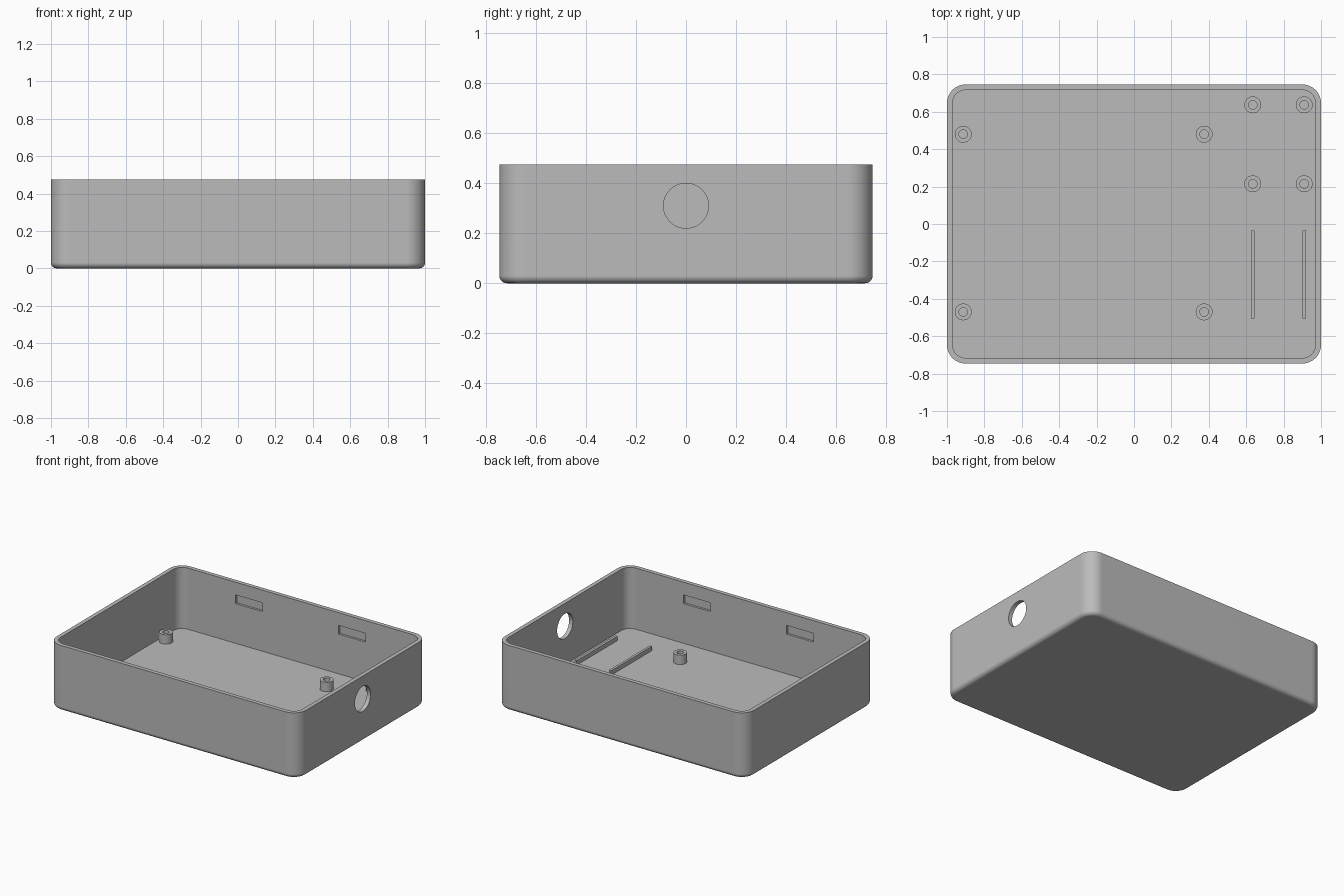
import bpy, bmesh, math
from mathutils import Matrix

HX, HY, HEIGHT = 1.0, 0.746, 0.475
WALL, FLOOR, CORNER, FILLET = 0.03, 0.032, 0.1, 0.03

cube = bpy.data.objects.get("Cube")
if cube:
    bpy.data.objects.remove(cube, do_unlink=True)

grey = bpy.data.materials.new("grey plastic")
grey.use_nodes = True
GREY = (0.5, 0.5, 0.5, 1)
grey.diffuse_color = GREY
grey.node_tree.nodes["Principled BSDF"].inputs["Base Color"].default_value = GREY


def make_object(name, bm):
    bmesh.ops.recalc_face_normals(bm, faces=bm.faces[:])
    mesh = bpy.data.meshes.new(name)
    bm.to_mesh(mesh)
    bm.free()
    mesh.materials.append(grey)
    obj = bpy.data.objects.new(name, mesh)
    bpy.context.scene.collection.objects.link(obj)
    return obj


def select(obj):
    bpy.ops.object.select_all(action="DESELECT")
    obj.select_set(True)
    bpy.context.view_layer.objects.active = obj


def smooth(obj):
    select(obj)
    bpy.ops.object.shade_smooth_by_angle(angle=math.radians(30))


def rounded_loop(bm, inset, z, steps=12):
    """Ring of vertices around a rounded rectangle, inset from the outside."""
    r = CORNER - inset
    ring = []
    for quarter, (sx, sy) in enumerate([(1, 1), (-1, 1), (-1, -1), (1, -1)]):
        for i in range(steps + 1):
            a = (quarter + i / steps) * math.pi / 2
            ring.append(bm.verts.new((sx * (HX - CORNER) + r * math.cos(a),
                                      sy * (HY - CORNER) + r * math.sin(a), z)))
    return ring


def bridge(bm, a, b):
    n = len(a)
    for i in range(n):
        bm.faces.new((a[i], a[(i + 1) % n], b[(i + 1) % n], b[i]))


def block(name, x, y, z, sx, sy, sz):
    bm = bmesh.new()
    bmesh.ops.create_cube(bm, size=1, matrix=Matrix.Translation((x, y, z))
                          @ Matrix.Diagonal((sx, sy, sz, 1)))
    return make_object(name, bm)


def cut(target, cutter):
    mod = target.modifiers.new("cut", "BOOLEAN")
    mod.operation, mod.solver, mod.object = "DIFFERENCE", "EXACT", cutter
    select(target)
    bpy.ops.object.modifier_apply(modifier=mod.name)
    bpy.data.objects.remove(cutter, do_unlink=True)


# Open tray: filleted underside, outer wall, rim, inner wall, floor
bm = bmesh.new()
rings = []
for i in range(7):
    a = i / 6 * math.pi / 2
    rings.append(rounded_loop(bm, FILLET * (1 - math.sin(a)), FILLET * (1 - math.cos(a))))
rings.append(rounded_loop(bm, 0, HEIGHT))
rings.append(rounded_loop(bm, WALL, HEIGHT))
rings.append(rounded_loop(bm, WALL, FLOOR))
for lower, upper in zip(rings, rings[1:]):
    bridge(bm, lower, upper)
bm.faces.new(rings[0])
bm.faces.new(rings[-1])
tray = make_object("tray", bm)

# Round cable opening in the +x wall
bm = bmesh.new()
bmesh.ops.create_cone(bm, cap_ends=True, segments=64, radius1=0.09, radius2=0.09, depth=0.2,
                      matrix=Matrix.Translation((HX, 0, 0.31)) @ Matrix.Rotation(math.pi / 2, 4, "Y"))
cut(tray, make_object("opening_cutter", bm))

# Shallow snap slots inside the long walls
for sx in (-1, 1):
    for sy in (-1, 1):
        cut(tray, block("slot_cutter", sx * 0.413, sy * (HY - WALL), 0.351, 0.217, 0.032, 0.063))

smooth(tray)
weighted = tray.modifiers.new("even shading", "WEIGHTED_NORMAL")
weighted.keep_sharp = True


# Screw posts with pilot holes
def screw_post(name, x, y, top=0.1, outer=0.045, inner=0.023, sides=40):
    bm = bmesh.new()
    rings = []
    for r, z in ((outer, FLOOR), (outer, top), (inner, top), (inner, FLOOR)):
        rings.append([bm.verts.new((x + r * math.cos(2 * math.pi * i / sides),
                                    y + r * math.sin(2 * math.pi * i / sides), z))
                      for i in range(sides)])
    for a, b in zip(rings, rings[1:] + rings[:1]):
        bridge(bm, a, b)
    smooth(make_object(name, bm))


for x in (-0.913, 0.375):
    for y in (-0.47, 0.48):
        screw_post("large_board_post", x, y)
for x in (0.635, 0.91):
    for y in (0.215, 0.637):
        screw_post("small_board_post", x, y)
    # Support rail on the floor
    block("support_rail", x, -0.27, 0.047, 0.018, 0.468, 0.034)
